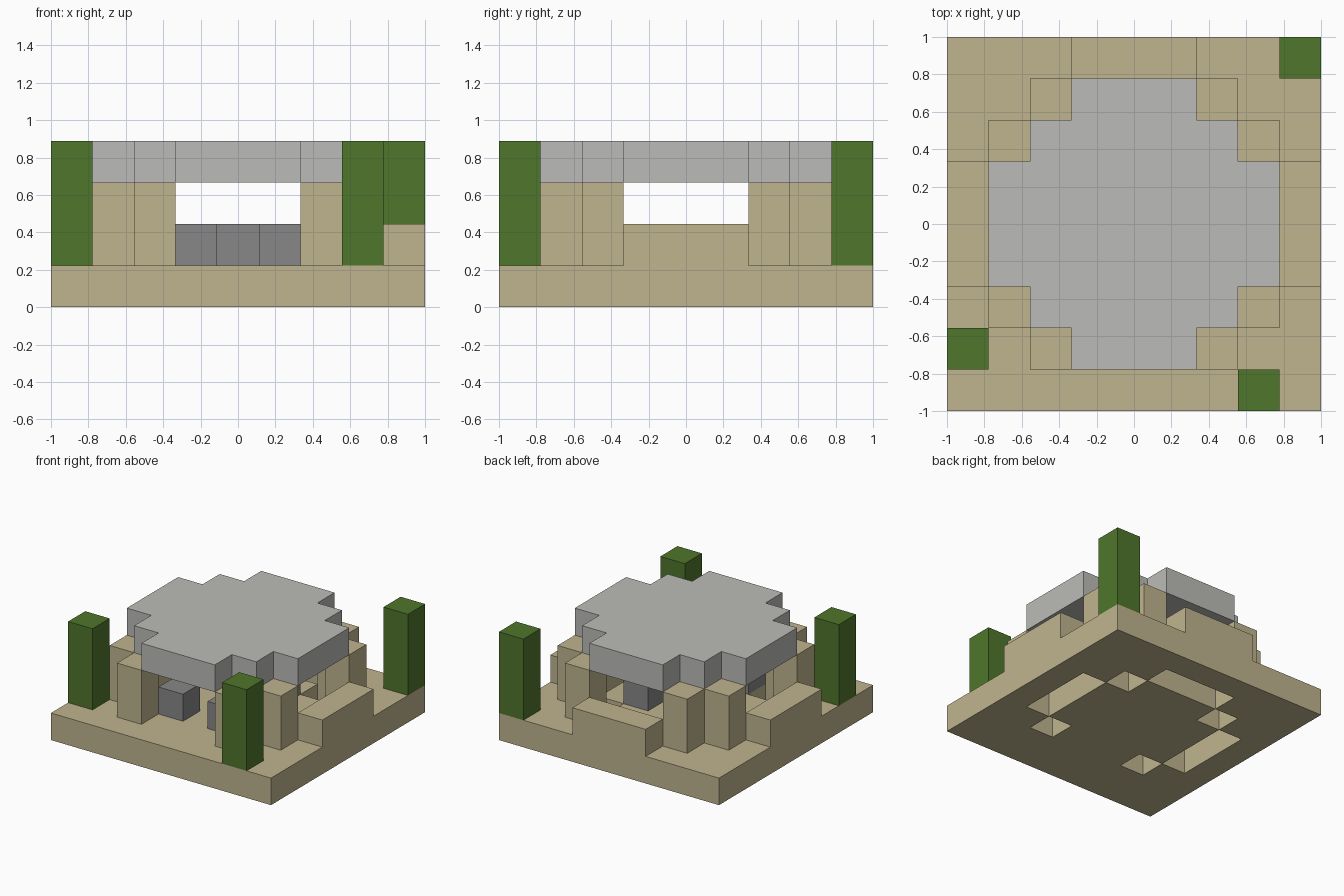
import bpy
import bmesh
from mathutils import Vector

cube = bpy.data.objects.get("Cube")
if cube:
    bpy.data.objects.remove(cube, do_unlink=True)

N = 9            # blocks along each side
U = 2 / N        # block size


def material(name, r, g, b):
    m = bpy.data.materials.new(name)
    m.use_nodes = True
    m.diffuse_color = (r, g, b, 1)
    bsdf = next(n for n in m.node_tree.nodes if n.type == 'BSDF_PRINCIPLED')
    bsdf.inputs["Base Color"].default_value = (r, g, b, 1)
    bsdf.inputs["Roughness"].default_value = 0.9
    return m


sand = material("sand", 0.53, 0.46, 0.275)
pale_stone = material("pale_stone", 0.50, 0.50, 0.48)
dark_stone = material("dark_stone", 0.245, 0.245, 0.25)
green = material("cactus_green", 0.08, 0.18, 0.025)

AXES = [Vector(a) for a in ((1, 0, 0), (0, 1, 0), (0, 0, 1))]


def blocks(name, cells, mat):
    """One object from grid cells, with faces between touching cells left out."""
    cells = set(cells)
    bm = bmesh.new()
    verts = {}

    def vert(p):
        key = tuple(round(c) for c in p)
        if key not in verts:
            verts[key] = bm.verts.new((key[0] * U - 1, key[1] * U - 1, key[2] * U))
        return verts[key]

    for cell in cells:
        low = Vector(cell)
        for i in range(3):
            n, s, t = AXES[i], AXES[(i + 1) % 3], AXES[(i + 2) % 3]
            for sign in (1, -1):
                if tuple(round(c) for c in low + n * sign) in cells:
                    continue
                o = low + n if sign > 0 else low
                ring = [o, o + s, o + s + t, o + t][::sign]
                bm.faces.new([vert(p) for p in ring])
    mesh = bpy.data.meshes.new(name)
    bm.to_mesh(mesh)
    bm.free()
    mesh.materials.append(mat)
    obj = bpy.data.objects.new(name, mesh)
    bpy.context.collection.objects.link(obj)
    return obj


def column(x, y, z0, z1):
    return [(x, y, z) for z in range(z0, z1)]


middle = range(3, 6)

# Base slab with a ring of floor openings, open at the entrance
openings = {(x, y) for x in (2, 6) for y in (2, 6)}
openings |= {(x, y) for x in (1, 7) for y in middle}
openings |= {(x, 7) for x in middle}
base = [(x, y, 0) for x in range(N) for y in range(N) if (x, y) not in openings]

# Low walls on three sides
base += [(x, y, 1) for x in (0, 8) for y in middle]
base += [(x, 8, 1) for x in middle]
blocks("base_and_low_walls", base, sand)

# Paired pillars at each corner of the shelter
for side, sx in (("right", -1), ("left", 1)):
    for end, sy in (("front", -1), ("back", 1)):
        for label, dx, dy in (("inner", 2, 3), ("outer", 3, 2)):
            blocks(f"pillar_{end}_{side}_{label}",
                   column(4 + sx * dx, 4 + sy * dy, 1, 3), sand)

# Stepped round roof
roof = [(x, y, 3) for x in range(N) for y in range(N)
        if abs(x - 4) <= 3 and abs(y - 4) <= 3 and abs(x - 4) + abs(y - 4) <= 4]
blocks("roof", roof, pale_stone)

# Stone seats and the middle table
for x, side in ((3, "right"), (5, "left")):
    for y, end in ((2, "front"), (5, "back")):
        blocks(f"seat_{end}_{side}", [(x, y, 1)], dark_stone)
blocks("table", [(4, 4, 1)], dark_stone)

# Cacti
for name, x, y in (("right", 0, 1), ("front", 7, 0), ("back", 8, 8)):
    blocks(f"cactus_{name}", column(x, y, 1, 4), green)
